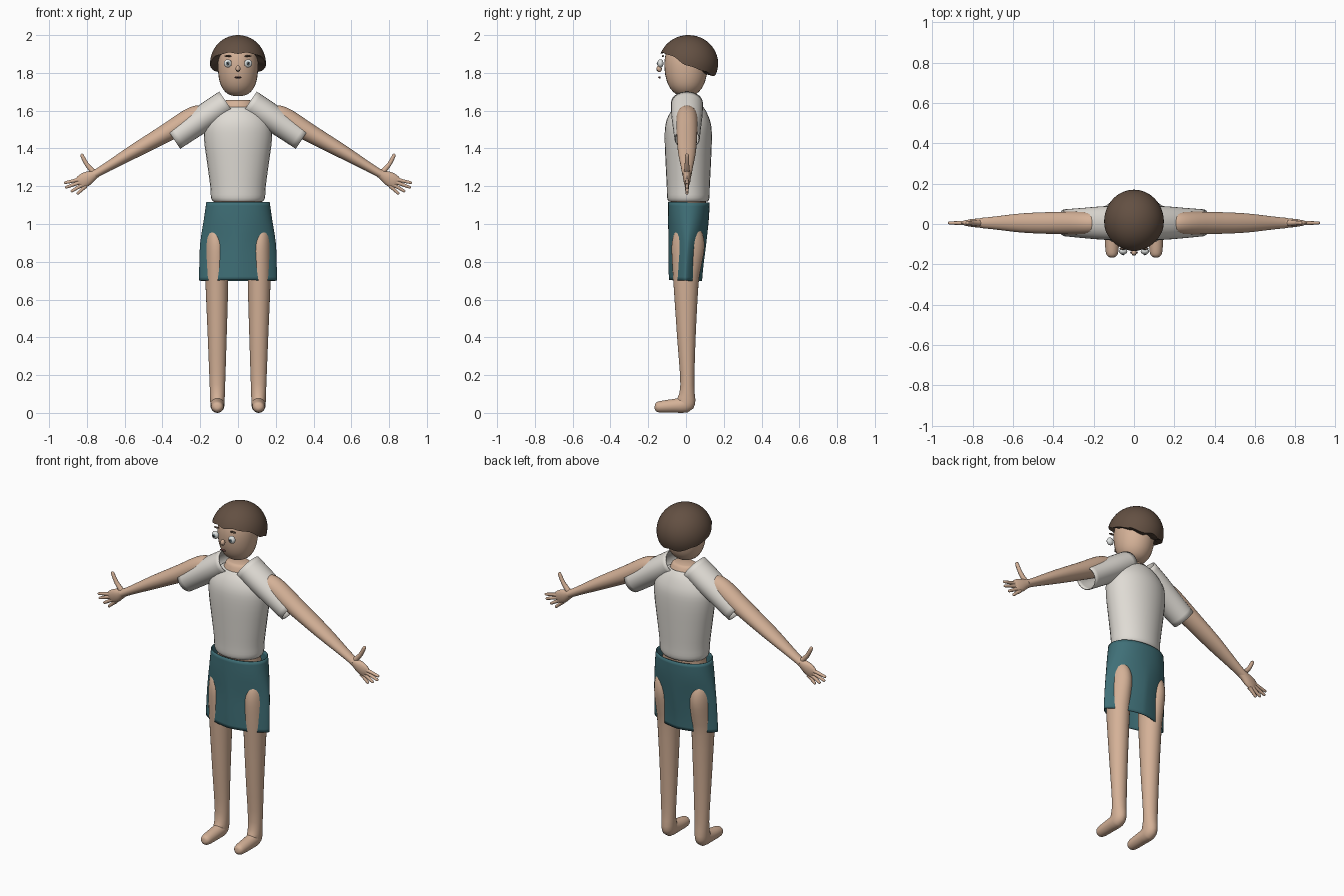
import bpy, bmesh, math
from mathutils import Vector

if "Cube" in bpy.data.objects:
    bpy.data.objects.remove(bpy.data.objects["Cube"])


def material(name, rgb):
    m = bpy.data.materials.new(name)
    m.diffuse_color = (*rgb, 1)
    m.use_nodes = True
    m.node_tree.nodes["Principled BSDF"].inputs["Base Color"].default_value = m.diffuse_color
    return m


SKIN = material("skin", (0.66, 0.44, 0.31))
SHIRT = material("off_white_cloth", (0.74, 0.71, 0.66))
TEAL = material("teal_cloth", (0.05, 0.16, 0.185))
HAIR = material("brown_hair", (0.125, 0.08, 0.055))
WHITE = material("eye_white", (0.75, 0.77, 0.76))
GREY = material("iris_grey", (0.16, 0.22, 0.24))
DARK = material("dark_detail", (0.03, 0.02, 0.02))
LIP = material("lip", (0.22, 0.09, 0.08))


def finish(bm, name, mat, mirror=False, thick=0, angle=50):
    bmesh.ops.recalc_face_normals(bm, faces=bm.faces)
    me = bpy.data.meshes.new(name)
    bm.to_mesh(me)
    bm.free()
    ob = bpy.data.objects.new(name, me)
    bpy.context.collection.objects.link(ob)
    me.materials.append(mat)
    bpy.ops.object.select_all(action='DESELECT')
    ob.select_set(True)
    bpy.context.view_layer.objects.active = ob
    bpy.ops.object.shade_smooth_by_angle(angle=math.radians(angle))
    if thick:
        s = ob.modifiers.new("thickness", 'SOLIDIFY')
        s.thickness = thick
    if mirror:
        ob.modifiers.new("mirror", 'MIRROR').use_mirror_merge = False
    return ob


def smooth_rows(rows, sub):
    """Catmull-Rom interpolation of whole rows of numbers."""
    out = []
    for i in range(len(rows) - 1):
        p0, p1 = rows[max(i - 1, 0)], rows[i]
        p2, p3 = rows[i + 1], rows[min(i + 2, len(rows) - 1)]
        for k in range(sub):
            t = k / sub
            out.append([0.5 * (2 * b + (c - a) * t + (2 * a - 5 * b + 4 * c - d) * t * t
                               + (3 * b - a - 3 * c + d) * t ** 3)
                        for a, b, c, d in zip(p0, p1, p2, p3)])
    out.append(list(rows[-1]))
    return out


def loft(name, mat, rows, side=(1, 0, 0), seg=28, sub=3, caps=True, **kw):
    """rows: x, y, z, radius along side, radius across, section exponent."""
    rows = smooth_rows([tuple(r) + (2,) * (6 - len(r)) for r in rows], sub)
    pts = [Vector(r[:3]) for r in rows]
    u = Vector(side)
    bm = bmesh.new()
    rings = []
    for i, r in enumerate(rows):
        t = (pts[min(i + 1, len(pts) - 1)] - pts[max(i - 1, 0)]).normalized()
        v = t.cross(u).normalized()
        ring = []
        for k in range(seg):
            a = 2 * math.pi * k / seg
            c, s = math.cos(a), math.sin(a)
            e = 2 / r[5]
            ring.append(bm.verts.new(pts[i] + u * r[3] * math.copysign(abs(c) ** e, c)
                                     + v * r[4] * math.copysign(abs(s) ** e, s)))
        rings.append(ring)
    for a, b in zip(rings, rings[1:]):
        for k in range(seg):
            j = (k + 1) % seg
            bm.faces.new((a[k], a[j], b[j], b[k]))
    if caps:
        bm.faces.new(rings[0])
        bm.faces.new(rings[-1])
    return finish(bm, name, mat, **kw)


def ball(name, mat, loc, size, mirror=False):
    bm = bmesh.new()
    bmesh.ops.create_uvsphere(bm, u_segments=16, v_segments=10, radius=1)
    for v in bm.verts:
        v.co = Vector(loc) + Vector(c * s for c, s in zip(v.co, size))
    return finish(bm, name, mat, mirror)


# Body under the clothes, with the neck base showing
loft("body", SKIN, [(0, .012, .98, .10, .07), (0, .012, 1.05, .13, .085), (0, .012, 1.14, .128, .095),
                    (0, .012, 1.3, .145, .105), (0, .012, 1.47, .16, .108), (0, .012, 1.57, .125, .085),
                    (0, .01, 1.62, .088, .068), (0, .01, 1.648, .075, .055), (0, .01, 1.656, .06, .042)])

# Shirt body and sleeves
loft("shirt", SHIRT, [(0, .012, 1.12, .132, .104), (0, .012, 1.14, .143, .112), (0, .012, 1.2, .147, .114),
                      (0, .012, 1.32, .163, .12), (0, .012, 1.45, .18, .125), (0, .012, 1.53, .175, .12),
                      (0, .012, 1.59, .135, .097), (0, .01, 1.625, .085, .072)], caps=False, thick=.006)
loft("sleeve", SHIRT, [(.06, .005, 1.643, .084, .07), (.15, .005, 1.582, .083, .071),
                       (.25, .005, 1.514, .075, .067), (.342, .006, 1.452, .067, .065)],
     side=(0, 1, 0), caps=False, thick=.005, mirror=True)

# Shorts: open tube, pinched at the corners so the thighs show through
loft("shorts", TEAL, [(0, .015, 1.115, .168, .11, 2.1), (0, .013, 1.03, .18, .108, 2),
                      (0, .007, .9, .2, .1, 1.55), (0, 0, .78, .205, .092, 1.5),
                      (0, -.003, .7, .206, .088, 1.5)], seg=48, caps=False, thick=.005)

# Arms
loft("arm", SKIN, [(.17, .005, 1.595, .03, .03), (.2, .005, 1.582, .05, .05), (.26, .005, 1.553, .056, .056),
                   (.38, .005, 1.482, .055, .048), (.55, .005, 1.385, .048, .037),
                   (.69, .005, 1.303, .032, .025), (.76, .005, 1.262, .025, .021)],
     side=(0, 1, 0), mirror=True)

# Hands
loft("palm", SKIN, [(.735, .005, 1.278, .024, .02), (.77, .005, 1.257, .022, .028), (.80, .005, 1.24, .02, .037),
                    (.83, .005, 1.222, .014, .036), (.845, .005, 1.212, .006, .028)],
     side=(0, 1, 0), seg=16, mirror=True)
FINGERS = {"index_finger": (.83, 1.238, .922, 1.217), "middle_finger": (.828, 1.224, .916, 1.192),
           "ring_finger": (.82, 1.21, .885, 1.171), "little_finger": (.805, 1.202, .853, 1.158),
           "thumb": (.765, 1.275, .828, 1.372)}
for name, (x0, z0, x1, z1) in FINGERS.items():
    r = .012 if name == "thumb" else .0095
    rows = []
    for t, k in ((0, 1.3), (.4, 1.0), (.85, .85), (.97, .6), (1, .2)):
        bow = .01 * math.sin(t * math.pi) if name == "thumb" else 0
        rows.append((x0 + (x1 - x0) * t + bow, .005, z0 + (z1 - z0) * t, r * k, r * k))
    loft(name, SKIN, rows, side=(0, 1, 0), seg=10, sub=2, mirror=True)

# Legs flowing into the feet
loft("leg", SKIN, [(.125, .014, 1.01, .012, .02), (.124, .014, .995, .028, .045), (.118, .013, .95, .052, .075),
                   (.115, .011, .88, .061, .087), (.114, .004, .78, .061, .077), (.112, 0, .68, .06, .066),
                   (.11, .002, .4, .05, .049), (.109, .007, .15, .041, .037), (.109, 0, .06, .038, .05),
                   (.109, -.016, .043, .037, .043), (.109, -.055, .038, .036, .037),
                   (.109, -.11, .034, .034, .033), (.109, -.148, .031, .029, .028),
                   (.109, -.162, .03, .018, .018), (.109, -.166, .03, .006, .006)], mirror=True)

# Head
loft("head", SKIN, [(0, 0, 1.677, .015, .015), (0, 0, 1.683, .042, .042), (0, 0, 1.70, .068, .068),
                    (0, 0, 1.735, .091, .093), (0, 0, 1.79, .104, .11), (0, 0, 1.86, .106, .114),
                    (0, 0, 1.92, .09, .1), (0, 0, 1.955, .05, .06)])

# Hair cap: ellipsoid with a rim that drops towards the back
RIM = [(-.15, 1.906), (-.1, 1.902), (-.06, 1.88), (0, 1.842), (.05, 1.822), (.105, 1.81), (.13, 1.786), (.2, 1.786)]


def rim_height(y):
    for (a, za), (b, zb) in zip(RIM, RIM[1:]):
        if y <= b:
            return za + (zb - za) * max(0, (y - a) / (b - a))
    return RIM[-1][1]


bm = bmesh.new()
SEG, ROWS = 56, 14
cols = []
top = bm.verts.new((0, .013, 2.0))
bottom = bm.verts.new((0, .013, 1.88))
for k in range(SEG):
    a = 2 * math.pi * k / SEG
    c, s = math.cos(a), math.sin(a)
    end = math.pi / 2
    for _ in range(12):
        z = rim_height(.013 + .157 * s * math.sin(end))
        end = 0.5 * end + 0.5 * math.acos((z + .004 * math.sin(9 * a) - 1.85) / .15)
    col = []
    for i in range(1, ROWS + 1):
        th = end * i / ROWS
        col.append(bm.verts.new((.148 * c * math.sin(th), .013 + .157 * s * math.sin(th), 1.85 + .15 * math.cos(th))))
    low = col[-1].co
    col.append(bm.verts.new((low.x * .68, .013 + (low.y - .013) * .68, low.z + .012)))
    cols.append(col)
for a, b in zip(cols, cols[1:] + cols[:1]):
    bm.faces.new((top, a[0], b[0]))
    for i in range(ROWS):
        bm.faces.new((a[i], a[i + 1], b[i + 1], b[i]))
    bm.faces.new((a[-1], bottom, b[-1]))
finish(bm, "hair", HAIR)

# Face details sitting just ahead of the head
ball("eye", WHITE, (.054, -.135, 1.85), (.021, .016, .022), True)
ball("iris", GREY, (.054, -.147, 1.85), (.011, .006, .011), True)
ball("pupil", DARK, (.054, -.152, 1.85), (.005, .003, .005), True)
ball("eyebrow", HAIR, (.054, -.122, 1.889), (.019, .006, .005), True)
ball("nose", SKIN, (0, -.142, 1.822), (.013, .014, .018))
ball("nostril", DARK, (.006, -.151, 1.812), (.003, .004, .003), True)
ball("mouth", LIP, (0, -.14, 1.776), (.02, .006, .006))
ball("mouth_line", DARK, (0, -.144, 1.776), (.017, .004, .002))
